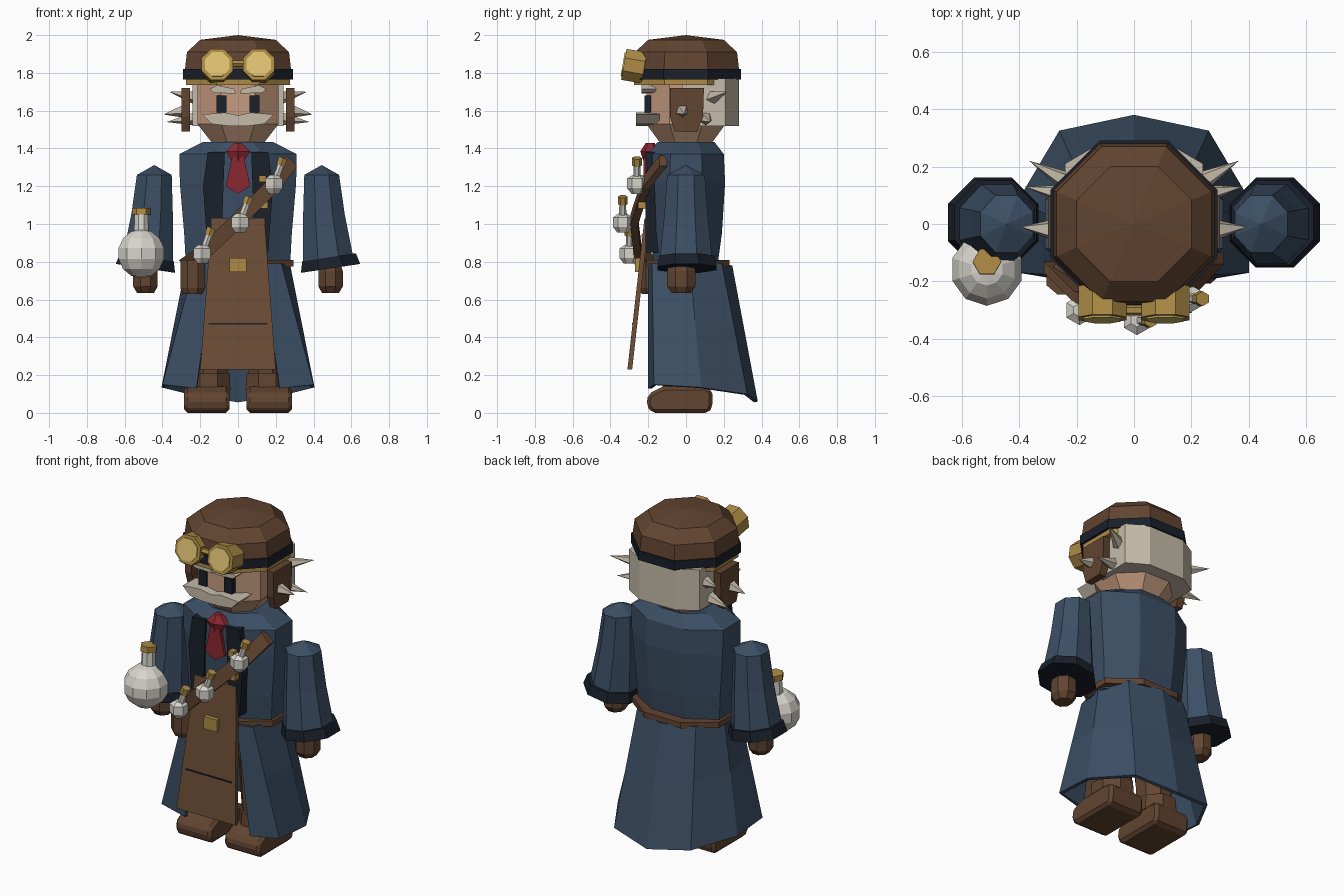
import bpy, bmesh, math
from mathutils import Vector, Matrix

if "Cube" in bpy.data.objects:
    bpy.data.objects.remove(bpy.data.objects["Cube"])

COLORS = dict(coat=(.045, .078, .13), dark=(.01, .014, .024), brown=(.12, .058, .03), apron=(.15, .075, .037),
              skin=(.56, .33, .21), pale=(.56, .5, .4), brass=(.42, .26, .06), lens=(.75, .55, .17),
              red=(.26, .02, .03), glass=(.68, .66, .6))
MATS = {}
for key, c in COLORS.items():
    MATS[key] = bpy.data.materials.new(key)
    MATS[key].diffuse_color = (*c, 1)


def finish(name, bm, mat):
    bmesh.ops.remove_doubles(bm, verts=bm.verts, dist=1e-4)
    bmesh.ops.recalc_face_normals(bm, faces=bm.faces)
    me = bpy.data.meshes.new(name)
    bm.to_mesh(me)
    bm.free()
    ob = bpy.data.objects.new(name, me)
    bpy.context.collection.objects.link(ob)
    me.materials.append(MATS[mat])
    return ob


def skin_rings(name, rings, mat, closed=True, caps=True):
    """Bridge equal-length rings of points."""
    bm = bmesh.new()
    vs = [[bm.verts.new(p) for p in r] for r in rings]
    n = len(rings[0])
    for a, b in zip(vs, vs[1:]):
        for i in range(n if closed else n - 1):
            j = (i + 1) % n
            bm.faces.new((a[i], a[j], b[j], b[i]))
    if caps:
        bm.faces.new(vs[0])
        bm.faces.new(vs[-1])
    return finish(name, bm, mat)


def loft(name, rows, mat, n=8):
    """Rows of (z, centre x, centre y, half width x, half depth y), flats facing the axes."""
    k = 1 / math.cos(math.pi / n)
    return skin_rings(name, [[(cx + ax * k * math.cos((i + .5) * 2 * math.pi / n),
                               cy + ay * k * math.sin((i + .5) * 2 * math.pi / n), z) for i in range(n)]
                             for z, cx, cy, ax, ay in rows], mat)


def prism(name, pts, axis, d0, d1, mat):
    """Extrude a 2D outline along an axis."""
    def place(p, d):
        q = list(p)
        q.insert(axis, d)
        return q
    return skin_rings(name, [[place(p, d) for p in pts] for d in (d0, d1)], mat)


def rod(name, a, b, r0, r1, mat, n=6):
    """Tapered cylinder between two points."""
    a, b = Vector(a), Vector(b)
    bm = bmesh.new()
    rot = (b - a).to_track_quat('Z', 'Y').to_matrix().to_4x4()
    m = Matrix.Translation((a + b) / 2) @ rot @ Matrix.Rotation(math.pi / n, 4, 'Z')
    bmesh.ops.create_cone(bm, cap_ends=True, segments=n, radius1=r0, radius2=r1, depth=(b - a).length, matrix=m)
    return finish(name, bm, mat)


def rect(x0, x1, z0, z1):
    return [(x0, z0), (x1, z0), (x1, z1), (x0, z1)]


# Head, hair and cap
loft("head", [(1.42, 0, 0, .13, .13), (1.53, 0, 0, .215, .21), (1.76, 0, 0, .215, .21)], "skin")
hair = [(.24, -.02), (.24, .21), (.12, .28)]
prism("hair", hair + [(-x, y) for x, y in hair[::-1]], 2, 1.52, 1.77, "pale")
loft("cap_trim", [(1.735, 0, 0, .275, .275), (1.77, 0, 0, .275, .275)], "brass")
loft("cap_band", [(1.765, 0, 0, .29, .29), (1.82, 0, 0, .29, .29)], "dark")
loft("cap", [(1.80, 0, 0, .283, .283), (1.91, 0, 0, .27, .27), (1.975, 0, 0, .2, .2), (2, 0, 0, 0, 0)], "brown")
prism("moustache", [(-.19, 1.58), (-.14, 1.53), (-.06, 1.52), (.06, 1.52), (.14, 1.53), (.19, 1.58),
                    (.07, 1.59), (0, 1.575), (-.07, 1.59)], 1, -.265, -.14, "pale")
rod("goggle_bridge", (-.05, -.3, 1.85), (.05, -.3, 1.85), .018, .018, "brass")

for s in (-1, 1):
    # Face details
    prism("eye", rect(s * .06, s * .113, 1.59, 1.68), 1, -.22, -.15, "dark")
    prism("eyebrow", [(s * .01, 1.69), (s * .13, 1.695), (s * .15, 1.715), (s * .11, 1.735), (s * .02, 1.715)],
          1, -.235, -.16, "pale")
    # Ear flaps and hair tufts
    prism("ear_flap", [(-.085, 1.72), (.095, 1.72), (.09, 1.57), (.06, 1.49), (-.06, 1.49), (-.085, 1.57)],
          0, s * .255, s * .30, "brown")
    for base, tip in (((.28, -.02, 1.6), (.395, -.01, 1.58)), ((.22, .14, 1.67), (.365, .22, 1.70)),
                      ((.22, .1, 1.56), (.38, .13, 1.54))):
        rod("hair_tuft", (s * base[0], *base[1:]), (s * tip[0], *tip[1:]), .04, 0, "pale", 5)
    # Goggles
    c, d = Vector((s * .11, -.27, 1.835)), Vector((0, -.985, .17))
    rod("goggle_rim", c - d * .05, c + d * .06, .09, .09, "brass", 8)
    rod("goggle_lens", c, c + d * .066, .07, .07, "lens", 8)
    # Sleeves, cuffs and gloves
    loft("sleeve", [(.80, s * .48, 0, .135, .14), (1.05, s * .455, 0, .11, .115), (1.26, s * .443, 0, .092, .1),
                    (1.312, s * .443, 0, 0, 0)], "coat")
    cuff = loft("cuff", [(.765, s * .49, .005, .157, .157), (.825, s * .482, .005, .142, .147)], "dark")
    for v in cuff.data.vertices:
        v.co.z += (abs(v.co.x) - .49) * .15
    loft("glove", [(.635, s * .49, -.025, .045, .05), (.67, s * .49, -.025, .065, .075),
                   (.75, s * .49, -.025, .065, .075), (.8, s * .49, -.025, .05, .06)], "brown")
    # Legs and boots
    loft("trouser_leg", [(.12, s * .15, 0, .09, .1), (.75, s * .12, 0, .1, .11)], "brown")
    loft("boot_cuff", [(.12, s * .155, 0, .115, .125), (.21, s * .155, 0, .11, .12)], "brown")
    prism("boot", [(-.18, 0), (.12, 0), (.14, .03), (.14, .12), (.1, .14), (-.12, .14), (-.2, .1), (-.21, .04)],
          0, s * .045, s * .285, "brown")
    bpy.context.collection.objects[-1].modifiers.new("bevel", 'BEVEL').width = .025
    # Lapels
    prism("lapel", [(s * .07, 1.38), (s * .16, 1.38), (s * .185, 1.2), (s * .16, .85), (s * .09, .85)],
          1, -.215, -.14, "dark")

# Coat body, belt and open flared skirt
loft("coat_body", [(.765, 0, 0, .275, .165), (.95, 0, 0, .285, .19), (1.22, 0, 0, .308, .207), (1.37, 0, 0, .31, .2),
                   (1.435, 0, 0, .185, .15)], "coat")
loft("belt", [(.775, 0, .01, .295, .22), (.81, 0, .01, .295, .22)], "brown")
waist = [(.13, -.2, .79), (.23, -.18, .79), (.275, .02, .79), (.2, .19, .79), (0, .245, .78)]
hem = [(.22, -.2, .13), (.40, -.17, .15), (.405, .08, .135), (.26, .325, .1), (0, .38, .06)]


def mirrored(pts):
    return pts + [(-x, y, z) for x, y, z in pts[-2::-1]]


mid = [tuple(Vector(a).lerp(Vector(b), .45)) for a, b in zip(waist, hem)]
skirt = skin_rings("coat_skirt", [mirrored(waist), mirrored(mid), mirrored(hem)], "coat", closed=False, caps=False)
sol = skirt.modifiers.new("thickness", 'SOLIDIFY')
sol.thickness, sol.offset = .02, -1

# Tie
prism("tie", [(-.03, 1.36), (.03, 1.36), (.065, 1.2), (0, 1.16), (-.065, 1.2)], 1, -.225, -.17, "red")
loft("tie_knot", [(1.33, 0, -.19, .03, .03), (1.385, 0, -.19, .065, .045), (1.43, 0, -.19, .02, .02)], "red", 6)

# Apron hanging forward towards the hem
apron = [(-.14, -.205, 1.03), (.14, -.205, 1.03), (.2, -.295, .23), (-.2, -.295, .23)]
skin_rings("apron", [[(x, y + d, z) for x, y, z in apron] for d in (-.015, .01)], "apron")
prism("apron_seam", rect(-.155, .155, .468, .476), 1, -.287, -.27, "dark")
prism("buckle", rect(-.045, .045, .745, .82), 1, -.27, -.23, "brass")
loft("belt_pouch", [(.63, -.24, -.19, .05, .045), (.66, -.24, -.19, .065, .055), (.81, -.24, -.19, .065, .055)], "brown")

# Bandolier strap and its vials
path = [(.285, -.12, 1.335), (.2, -.21, 1.22), (0, -.275, 1.02), (-.18, -.255, .85), (-.285, -.15, .78)]
u = Vector((-.69, 0, .72)) * .04
skin_rings("bandolier", [[Vector(p) + u * a + Vector((0, b, 0)) for a, b in ((1, -.02), (1, .02), (-1, .02), (-1, -.02))]
                         for p in path], "brown")
for p in ((.19, -.26, 1.21), (.01, -.335, 1.005), (-.19, -.3, .84)):
    c, d = Vector(p), Vector((.035, 0, .1))
    loft("vial_bulb", [(c.z - .05, c.x, c.y, .025, .025), (c.z - .02, c.x, c.y, .045, .045),
                       (c.z + .03, c.x, c.y, .045, .045), (c.z + .05, c.x, c.y, .02, .02)], "glass", 6)
    rod("vial_neck", c, c + d * 1.05, .02, .018, "glass")
    rod("vial_cork", c + d * 1.0, c + d * 1.4, .026, .026, "brass")
for x, z in ((.13, 1.24), (.14, 1.1)):
    rod("strap_stud", (x, -.255, z), (x, -.2, z), .025, .025, "brass", 4)

# Round flask held at the side
f = Vector((-.512, -.158, .843))
bm = bmesh.new()
bmesh.ops.create_uvsphere(bm, u_segments=10, v_segments=7, radius=.13, matrix=Matrix.Translation(f))
finish("flask_bulb", bm, "glass")
rod("flask_neck", f + Vector((0, .02, .1)), f + Vector((0, .025, .215)), .042, .038, "glass", 8)
rod("flask_cork", f + Vector((0, .025, .205)), f + Vector((0, .027, .24)), .05, .05, "brass")

for m in bpy.data.materials:
    if m.users and not m.is_grease_pencil:
        m.use_nodes = True
        m.node_tree.nodes["Principled BSDF"].inputs["Base Color"].default_value = m.diffuse_color
